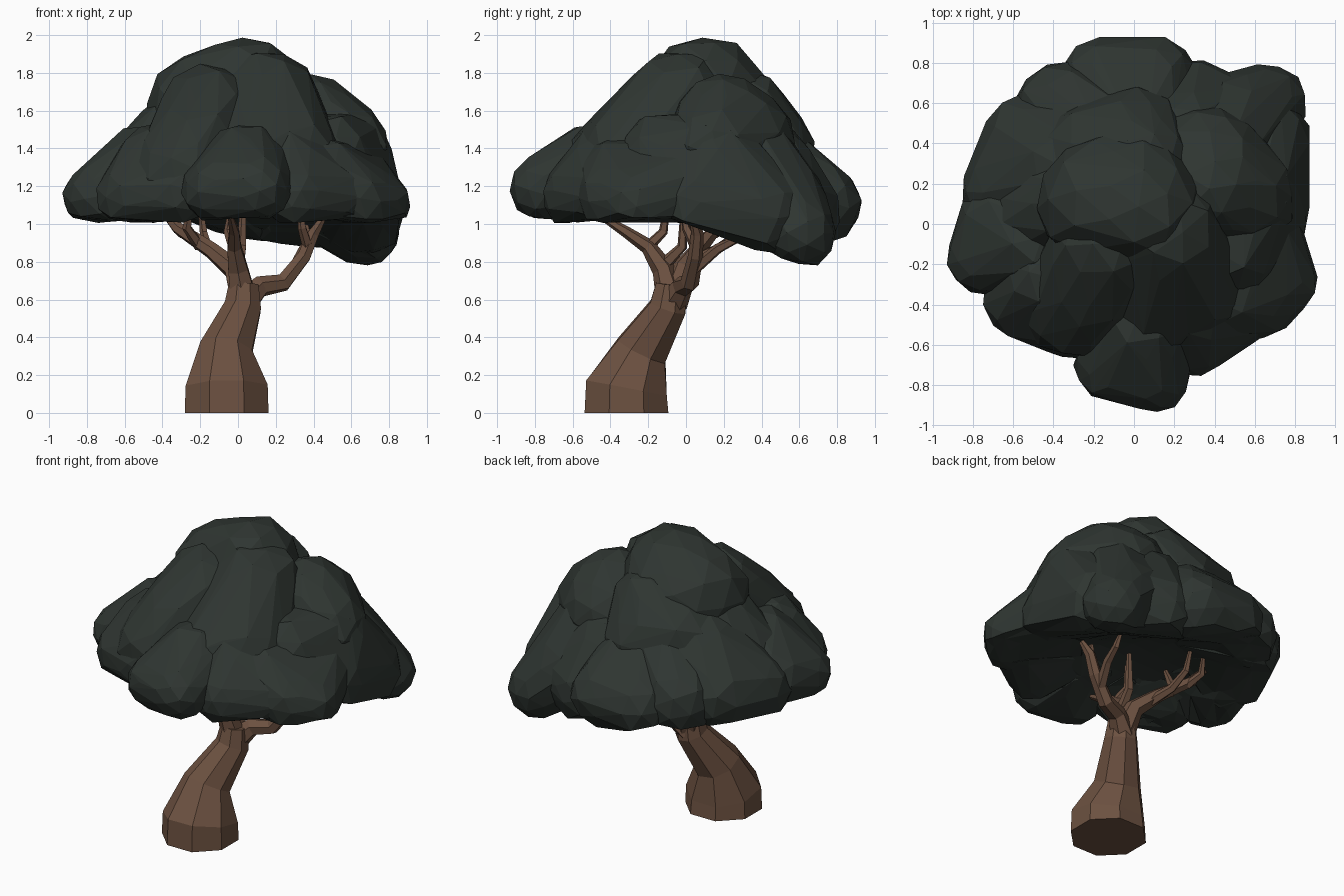
import bpy, bmesh, random
from math import sin, cos, tau
from mathutils import Vector, Euler

random.seed(4)


def material(name, color):
    m = bpy.data.materials.new(name)
    m.diffuse_color = (*color, 1)
    return m


LEAF = material("leaf_green", (0.028, 0.036, 0.031))
BARK = material("bark_brown", (0.15, 0.082, 0.052))


def finish(bm, name, mat):
    bmesh.ops.recalc_face_normals(bm, faces=bm.faces)
    mesh = bpy.data.meshes.new(name)
    bm.to_mesh(mesh)
    bm.free()
    mesh.materials.append(mat)
    ob = bpy.data.objects.new(name, mesh)
    bpy.context.collection.objects.link(ob)
    return ob


def clamp(t):
    return max(0.0, min(1.0, t))


# Height of the canopy underside: lower at the back right, hollow in the middle
def underside(x, y):
    drop = 0.25 * clamp((x + 0.3) / 0.95) * clamp((y + 0.1) / 0.8)
    hollow = 0.12 * clamp(1 - (x * x + y * y) / 0.4)
    return 1.02 - drop + hollow + 0.015 * sin(11 * x + 7 * y)


# One faceted foliage lobe: the hull of a few rough balls, trimmed underneath
def lobe(name, *balls):
    bm = bmesh.new()
    for x, y, z, r in balls:
        made = bmesh.ops.create_icosphere(bm, subdivisions=2, radius=r)["verts"]
        turn = Euler([random.uniform(0, tau) for _ in range(3)]).to_matrix()
        for v in made:
            v.co = Vector((x, y, z)) + turn @ v.co * random.uniform(0.95, 1.04)
    bmesh.ops.delete(bm, geom=list(bm.edges), context='EDGES_FACES')
    bmesh.ops.convex_hull(bm, input=list(bm.verts))
    bmesh.ops.delete(bm, geom=[v for v in bm.verts if not v.link_faces], context='VERTS')
    for v in bm.verts:
        v.co.z = max(v.co.z, underside(v.co.x, v.co.y))
    finish(bm, name, LEAF)


# Upper canopy
lobe("foliage_summit", (0.04, 0.1, 1.7, 0.3), (-0.17, 0.12, 1.6, 0.32), (0, 0.2, 1.6, 0.3))
lobe("foliage_front_ridge", (0.15, -0.02, 1.64, 0.29), (0.26, -0.3, 1.35, 0.29), (0.1, -0.38, 1.3, 0.28))
lobe("foliage_front_left_shoulder", (-0.15, -0.1, 1.57, 0.28), (-0.22, -0.28, 1.42, 0.27),
     (-0.3, -0.4, 1.25, 0.27))
lobe("foliage_left_shoulder", (-0.3, 0.1, 1.45, 0.26), (-0.45, 0.05, 1.28, 0.26))
lobe("foliage_back_shoulder", (0.05, 0.3, 1.58, 0.24), (0, 0.42, 1.38, 0.27), (-0.2, 0.35, 1.42, 0.27))
lobe("foliage_right_shoulder", (0.4, 0.2, 1.54, 0.26), (0.54, 0.15, 1.4, 0.27), (0.36, 0.32, 1.45, 0.27))

# Lower skirt, going round from the front
lobe("foliage_front_lip", (0.1, -0.76, 1.19, 0.18), (-0.12, -0.7, 1.18, 0.18), (0.05, -0.5, 1.28, 0.26))
lobe("foliage_front_right", (0.3, -0.58, 1.15, 0.18), (0.25, -0.4, 1.28, 0.25), (0.5, -0.42, 1.15, 0.2))
lobe("foliage_left_front", (-0.55, -0.38, 1.14, 0.2), (-0.4, -0.25, 1.3, 0.25), (-0.3, -0.47, 1.17, 0.21))
lobe("foliage_left", (-0.75, -0.17, 1.14, 0.18), (-0.62, 0.02, 1.17, 0.24), (-0.48, -0.1, 1.28, 0.25))
lobe("foliage_left_back", (-0.63, 0.17, 1.15, 0.23), (-0.5, 0.4, 1.15, 0.26), (-0.3, 0.3, 1.35, 0.28))
lobe("foliage_back_left", (-0.35, 0.57, 1.14, 0.25), (-0.15, 0.4, 1.3, 0.28))
lobe("foliage_back", (-0.15, 0.7, 1.1, 0.23), (0.1, 0.7, 1.1, 0.23), (0, 0.45, 1.3, 0.25))
lobe("foliage_back_right", (0.3, 0.6, 1.05, 0.23), (0.25, 0.42, 1.3, 0.26), (0.45, 0.5, 1.08, 0.25))
lobe("foliage_right_back", (0.66, 0.6, 0.96, 0.2), (0.48, 0.5, 1.12, 0.25), (0.45, 0.35, 1.35, 0.23))
lobe("foliage_right", (0.57, 0.15, 1.37, 0.24), (0.66, 0.05, 1.12, 0.22), (0.64, 0.42, 1.05, 0.24),
     (0.48, -0.12, 1.35, 0.24))
lobe("foliage_right_front", (0.74, -0.27, 1.1, 0.18), (0.63, -0.37, 1.13, 0.2),
     (0.42, -0.35, 1.22, 0.25), (0.6, 0, 1.2, 0.23))

# Leaf ceiling closing the hollow above the branches
bm = bmesh.new()
bmesh.ops.create_grid(bm, x_segments=7, y_segments=7, size=0.5)
for v in bm.verts:
    v.co.z = underside(v.co.x, v.co.y) + 0.01
finish(bm, "foliage_ceiling", LEAF)


# Tapered faceted limb through (x, y, z, radius) points
def limb(name, path, sides=6):
    bm = bmesh.new()
    pts = [Vector(p[:3]) for p in path]
    rings = []
    for i, p in enumerate(pts):
        ahead = (pts[min(i + 1, len(pts) - 1)] - p).normalized()
        behind = (p - pts[max(i - 1, 0)]).normalized()
        turn = Vector((0, 0, 1)).rotation_difference(ahead + behind)
        r = path[i][3]
        rings.append([bm.verts.new(p + turn @ Vector((r * cos(tau * (k + 0.5) / sides),
                                                      r * sin(tau * (k + 0.5) / sides), 0)))
                      for k in range(sides)])
    for a, b in zip(rings, rings[1:]):
        for k in range(sides):
            n = (k + 1) % sides
            bm.faces.new((a[k], a[n], b[n], b[k]))
    bm.faces.new(rings[0][::-1])
    bm.faces.new(rings[-1])
    finish(bm, name, BARK)


# Trunk: flared foot, leaning up and back
limb("trunk", [(-0.06, -0.315, 0, 0.24), (-0.06, -0.315, 0.13, 0.235), (-0.065, -0.235, 0.33, 0.15),
               (0.025, -0.095, 0.56, 0.105), (0.03, -0.08, 0.68, 0.085)], 8)

# Main branches
limb("branch_left", [(0.03, -0.07, 0.6, 0.08), (-0.02, -0.02, 0.76, 0.06), (-0.14, 0.06, 0.86, 0.045),
                     (-0.32, 0.16, 0.98, 0.034), (-0.42, 0.2, 1.1, 0.018)])
limb("branch_right", [(0.03, -0.07, 0.58, 0.08), (0.12, -0.02, 0.67, 0.058), (0.24, 0.02, 0.69, 0.05),
                      (0.35, 0.05, 0.83, 0.04), (0.4, 0.06, 0.95, 0.034), (0.45, 0.04, 1.03, 0.018)])
limb("branch_front", [(0.03, -0.08, 0.6, 0.08), (0.0, -0.12, 0.76, 0.06), (-0.02, -0.2, 0.88, 0.042),
                      (-0.02, -0.32, 0.96, 0.03), (-0.04, -0.45, 1.04, 0.016)])

# Twigs
twigs = [
    [(-0.3, 0.15, 0.95, 0.028), (-0.33, 0.25, 1.0, 0.024), (-0.3, 0.3, 1.08, 0.014)],
    [(-0.2, 0.1, 0.88, 0.032), (-0.27, 0.04, 0.98, 0.026), (-0.25, 0.0, 1.1, 0.014)],
    [(-0.1, 0.04, 0.81, 0.034), (-0.16, 0.17, 0.87, 0.028), (-0.18, 0.28, 0.95, 0.022), (-0.2, 0.3, 1.1, 0.013)],
    [(0.37, 0.05, 0.88, 0.03), (0.34, 0.0, 0.98, 0.024), (0.33, -0.01, 1.07, 0.014)],
    [(0.3, 0.04, 0.76, 0.036), (0.35, 0.17, 0.87, 0.028), (0.37, 0.27, 0.92, 0.022), (0.36, 0.3, 1.0, 0.013)],
    [(0.0, -0.12, 0.78, 0.038), (0.02, -0.02, 0.88, 0.028), (0.03, -0.01, 1.12, 0.016)],
    [(-0.02, -0.2, 0.88, 0.032), (-0.05, -0.12, 0.96, 0.026), (-0.03, -0.1, 1.1, 0.016)],
]
for i, path in enumerate(twigs, 1):
    limb(f"twig_{i}", path, 5)
